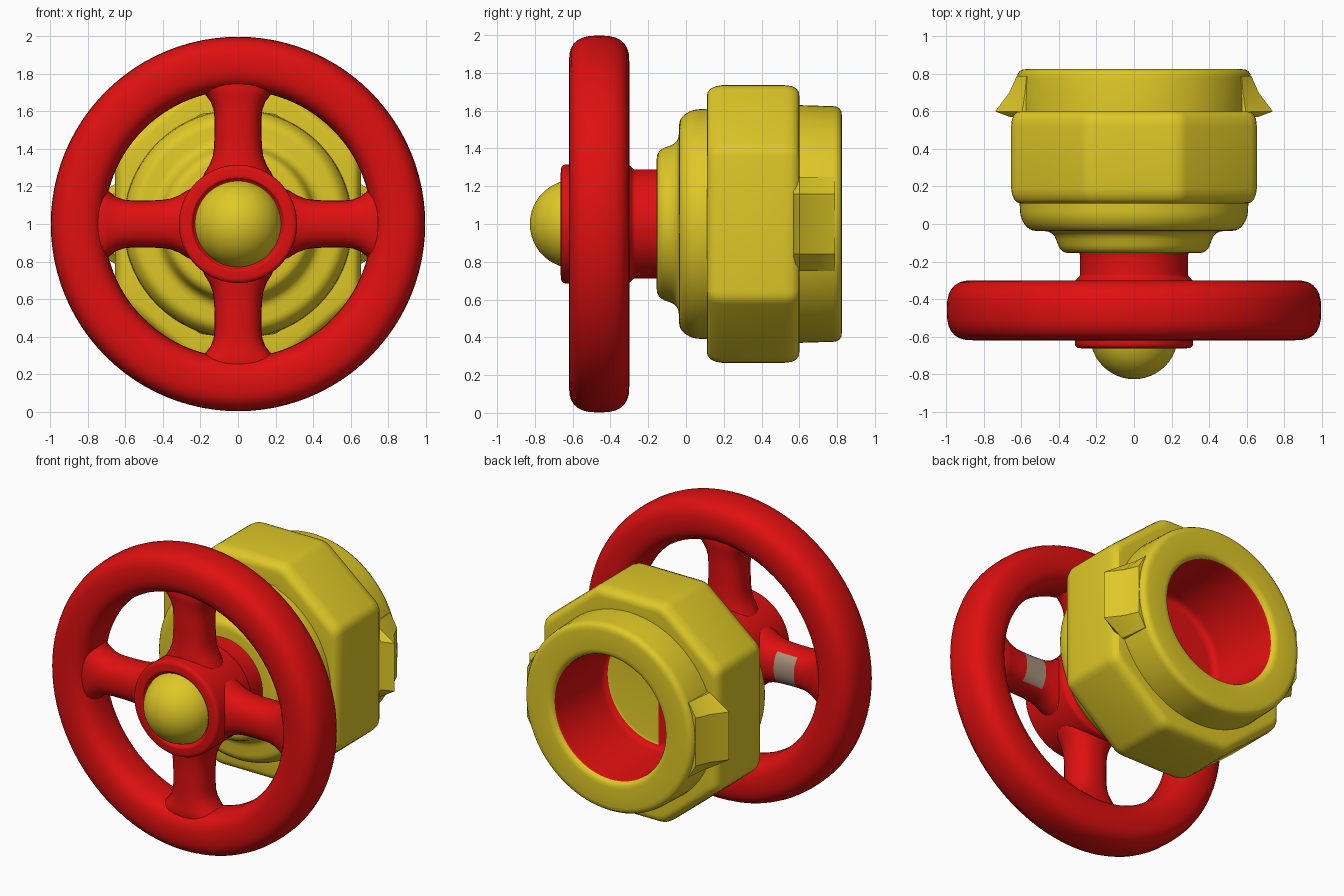
import bpy, bmesh, math
from mathutils import Vector

if "Cube" in bpy.data.objects:
    bpy.data.objects.remove(bpy.data.objects["Cube"])

AXIS_Z = 1.0  # height of the shared turning axis, which runs along y


def material(name, rgb):
    m = bpy.data.materials.new(name)
    m.diffuse_color = (*rgb, 1)
    m.use_nodes = True
    m.node_tree.nodes["Principled BSDF"].inputs["Base Color"].default_value = m.diffuse_color
    return m


RED = material("red", (0.74, 0.005, 0.005))
YELLOW = material("yellow", (0.74, 0.58, 0.02))
BEIGE = material("beige", (0.38, 0.28, 0.2))


def rounded(points, radius, closed=False, steps=4):
    """Replace each corner of a 2D outline with a small curve."""
    out, n = [], len(points)
    for i, p in enumerate(points):
        p = Vector(p)
        if not closed and i in (0, n - 1):
            out.append(p)
            continue
        a, b = Vector(points[i - 1]) - p, Vector(points[(i + 1) % n]) - p
        r = min(radius, a.length * 0.45, b.length * 0.45)
        a, b = p + a.normalized() * r, p + b.normalized() * r
        for k in range(steps + 1):
            t = k / steps
            out.append(a * (1 - t) ** 2 + p * 2 * t * (1 - t) + b * t * t)
    return out


def skin(name, rings, mats, loop=False, rule=None, angle=40):
    """Bridge a series of equal rings into one surface."""
    bm = bmesh.new()
    vs = [[bm.verts.new(p) for p in ring] for ring in rings]
    n = len(vs[0])
    for i in range(len(vs) if loop else len(vs) - 1):
        a, b = vs[i], vs[(i + 1) % len(vs)]
        for j in range(n):
            k = (j + 1) % n
            bm.faces.new((a[j], a[k], b[k], b[j]))
    if not loop:
        bm.faces.new(vs[0])
        bm.faces.new(vs[-1])
    bmesh.ops.recalc_face_normals(bm, faces=bm.faces[:])
    if rule:
        for f in bm.faces:
            f.material_index = rule(f.calc_center_median())
    me = bpy.data.meshes.new(name)
    bm.to_mesh(me)
    bm.free()
    for m in mats:
        me.materials.append(m)
    ob = bpy.data.objects.new(name, me)
    bpy.context.collection.objects.link(ob)
    bpy.ops.object.select_all(action='DESELECT')
    ob.select_set(True)
    bpy.context.view_layer.objects.active = ob
    bpy.ops.object.shade_smooth_by_angle(angle=math.radians(angle))
    return ob


def lathe(name, profile, mats, loop=False, rule=None, n=72):
    """Turn a (radius, y) profile around the axis."""
    rings = [[(r * math.cos(math.tau * j / n), y, AXIS_Z + r * math.sin(math.tau * j / n))
              for j in range(n)] for r, y in profile]
    return skin(name, rings, mats, loop, rule)


def superellipse(a, b, power, n):
    pts = []
    for i in range(n):
        c, s = math.cos(math.tau * i / n), math.sin(math.tau * i / n)
        pts.append((math.copysign(abs(c) ** (2 / power), c) * a,
                    math.copysign(abs(s) ** (2 / power), s) * b))
    return pts


# Wheel rim
lathe("wheel_rim", [(0.855 + u, -0.46 + v) for u, v in superellipse(0.143, 0.16, 2.7, 28)],
      [RED], loop=True, n=96)

# Four spokes, flared at hub and rim: (distance, half width, half depth)
STATIONS = [(0.22, 0.20, 0.14), (0.27, 0.18, 0.135), (0.31, 0.155, 0.13), (0.36, 0.135, 0.125),
            (0.41, 0.128, 0.12), (0.48, 0.125, 0.12), (0.56, 0.125, 0.12), (0.61, 0.13, 0.12),
            (0.65, 0.145, 0.122), (0.69, 0.175, 0.126), (0.72, 0.21, 0.13), (0.78, 0.27, 0.12)]


def spoke_patch(c):
    # worn patch on the back of the two level spokes
    return int(0.41 < abs(c.x) < 0.56 and c.y > -0.40 and abs(c.z - AXIS_Z) < 0.1)


for q, side in enumerate(("right", "top", "left", "bottom")):
    ca, sa = round(math.cos(q * math.pi / 2)), round(math.sin(q * math.pi / 2))
    rings = [[(d * ca - u * sa, -0.46 + v, AXIS_Z + d * sa + u * ca)
              for u, v in superellipse(w, h, 2.3, 28)] for d, w, h in STATIONS]
    skin("spoke_" + side, rings, [RED, BEIGE], rule=spoke_patch)

# Hub with a narrower neck, and the domed cap
lathe("hub", rounded([(0.001, -0.64), (0.235, -0.64), (0.245, -0.665), (0.315, -0.66),
                      (0.315, -0.30), (0.288, -0.28), (0.288, -0.16), (0.30, -0.12),
                      (0.001, -0.12)], 0.025), [RED])
dome = [(max(0.001, 0.235 * math.sin(t * math.pi / 24)), -0.59 - 0.237 * math.cos(t * math.pi / 24))
        for t in range(13)]
lathe("hub_cap", dome, [YELLOW])


# Stepped body with a socket in the back
def body_colour(c):
    r = math.hypot(c.x, c.z - AXIS_Z)
    if c.y > 0.2 and r < 0.412:
        return 0 if c.y < 0.295 and c.x > 0 else 1
    return 0


lathe("body", rounded([(0.001, -0.155), (0.39, -0.155), (0.43, -0.04), (0.56, -0.035),
                       (0.605, 0.03), (0.61, 0.11), (0.63, 0.58), (0.622, 0.825),
                       (0.41, 0.825), (0.40, 0.29), (0.001, 0.29)], 0.045),
      [YELLOW, RED], rule=body_colour)

# Eight-sided nut around the body
OCT = [(0.655, -0.4), (0.655, 0.4), (0.25, 0.735), (-0.25, 0.735),
       (-0.655, 0.4), (-0.655, -0.4), (-0.25, -0.735), (0.25, -0.735)]
outline = rounded(OCT, 0.04, closed=True, steps=3)
sections = [(0.11, 0.80), (0.11, 0.92), (0.115, 0.95), (0.13, 0.975), (0.16, 0.993), (0.19, 1.0),
            (0.52, 1.0), (0.56, 0.993), (0.585, 0.975), (0.598, 0.95), (0.60, 0.92), (0.60, 0.80)]
nut = skin("nut", [[(x * s, y, AXIS_Z + z * s) for x, z in outline] for y, s in sections],
           [YELLOW], angle=30)
# Open both hidden ends so the socket stays clear
bm = bmesh.new()
bm.from_mesh(nut.data)
bmesh.ops.delete(bm, geom=[f for f in bm.faces if len(f.verts) > 4], context='FACES_ONLY')
bm.to_mesh(nut.data)
bm.free()

# Sloping lugs behind the nut on both sides
LUG = [(0.56, 0.57), (0.66, 0.57), (0.74, 0.60), (0.665, 0.70), (0.625, 0.79), (0.56, 0.79)]
for sx, side in ((1, "right"), (-1, "left")):
    rings = [[(sx * (0.56 + (x - 0.56) * k), y, AXIS_Z + z) for x, y in LUG]
             for z, k in ((-0.25, 0.2), (-0.16, 1), (0.16, 1), (0.25, 0.2))]
    skin("lug_" + side, rings, [YELLOW], angle=30)
